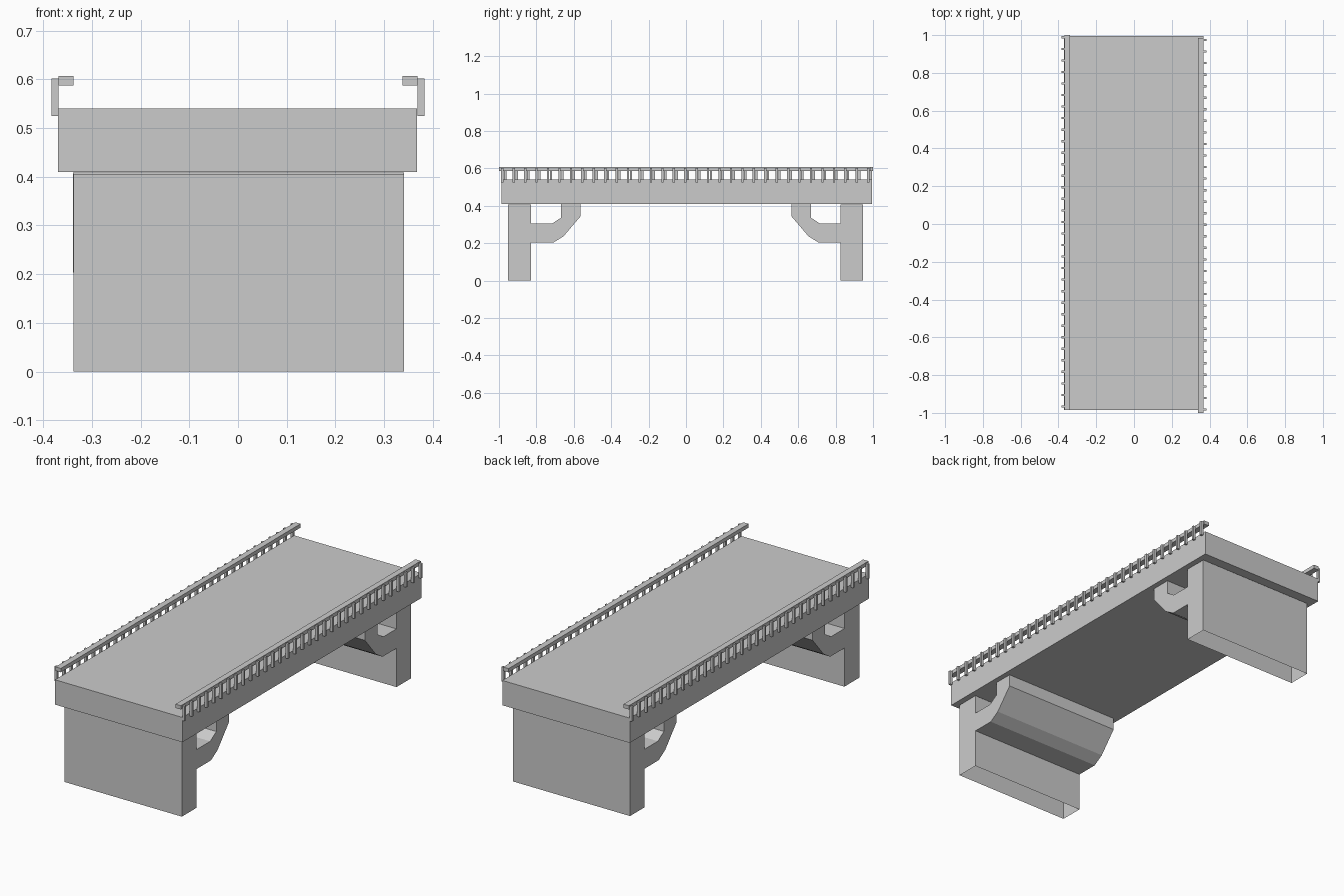
import bpy, bmesh

if "Cube" in bpy.data.objects:
    bpy.data.objects.remove(bpy.data.objects["Cube"])


def make_object(name, bm):
    bmesh.ops.recalc_face_normals(bm, faces=bm.faces)
    mesh = bpy.data.meshes.new(name)
    bm.to_mesh(mesh)
    bm.free()
    obj = bpy.data.objects.new(name, mesh)
    bpy.context.collection.objects.link(obj)
    return obj


def prism(name, profile, x0, x1, open_bottom=False):
    """Extrude a (y, z) profile along x."""
    bm = bmesh.new()
    face = bm.faces.new([bm.verts.new((x0, y, z)) for y, z in profile])
    ext = bmesh.ops.extrude_face_region(bm, geom=[face], use_keep_orig=True)
    moved = [g for g in ext["geom"] if isinstance(g, bmesh.types.BMVert)]
    bmesh.ops.translate(bm, verts=moved, vec=(x1 - x0, 0, 0))
    bmesh.ops.recalc_face_normals(bm, faces=bm.faces)
    if open_bottom:
        low = [f for f in bm.faces if all(abs(v.co.z) < 1e-4 for v in f.verts)]
        bmesh.ops.delete(bm, geom=low, context="FACES_ONLY")
    return make_object(name, bm)


def box(name, x, y, z, open_bottom=False):
    return prism(name, [(y[0], z[0]), (y[1], z[0]), (y[1], z[1]), (y[0], z[1])],
                 x[0], x[1], open_bottom)


# Road deck
box("deck", (-0.37, 0.368), (-0.986, 0.994), (0.41, 0.54))

# Piers (hollow below) and their cranked support brackets at both ends
bracket = [(0.83, 0.203), (0.71, 0.203), (0.655, 0.237), (0.563, 0.345),
           (0.563, 0.409), (0.667, 0.409), (0.667, 0.337), (0.717, 0.305),
           (0.83, 0.305)]
for label, s, near, far in (("front", -1, 0.829, 0.952), ("back", 1, 0.825, 0.946)):
    box(label + "_pier", (-0.338, 0.341), sorted((s * near, s * far)),
        (0.0, 0.406), open_bottom=True)
    prism(label + "_bracket", [(s * y, z) for y, z in bracket], -0.339, 0.341)

# Handrails with a row of outer posts on each side
POSTS = 33
for label, s, y0, y1 in (("left", -1, -0.984, 1.0), ("right", 1, -1.0, 0.986)):
    box(label + "_handrail", sorted((s * 0.338, s * 0.369)), (y0, y1), (0.587, 0.607))
    first, last = y0 + 0.018, y1 - 0.012
    post = box(label + "_posts", sorted((s * 0.369, s * 0.383)),
               (first - 0.006, first + 0.006), (0.525, 0.602))
    row = post.modifiers.new("row", "ARRAY")
    row.count = POSTS
    row.use_relative_offset = False
    row.use_constant_offset = True
    row.constant_offset_displace = (0, (last - first) / (POSTS - 1), 0)
